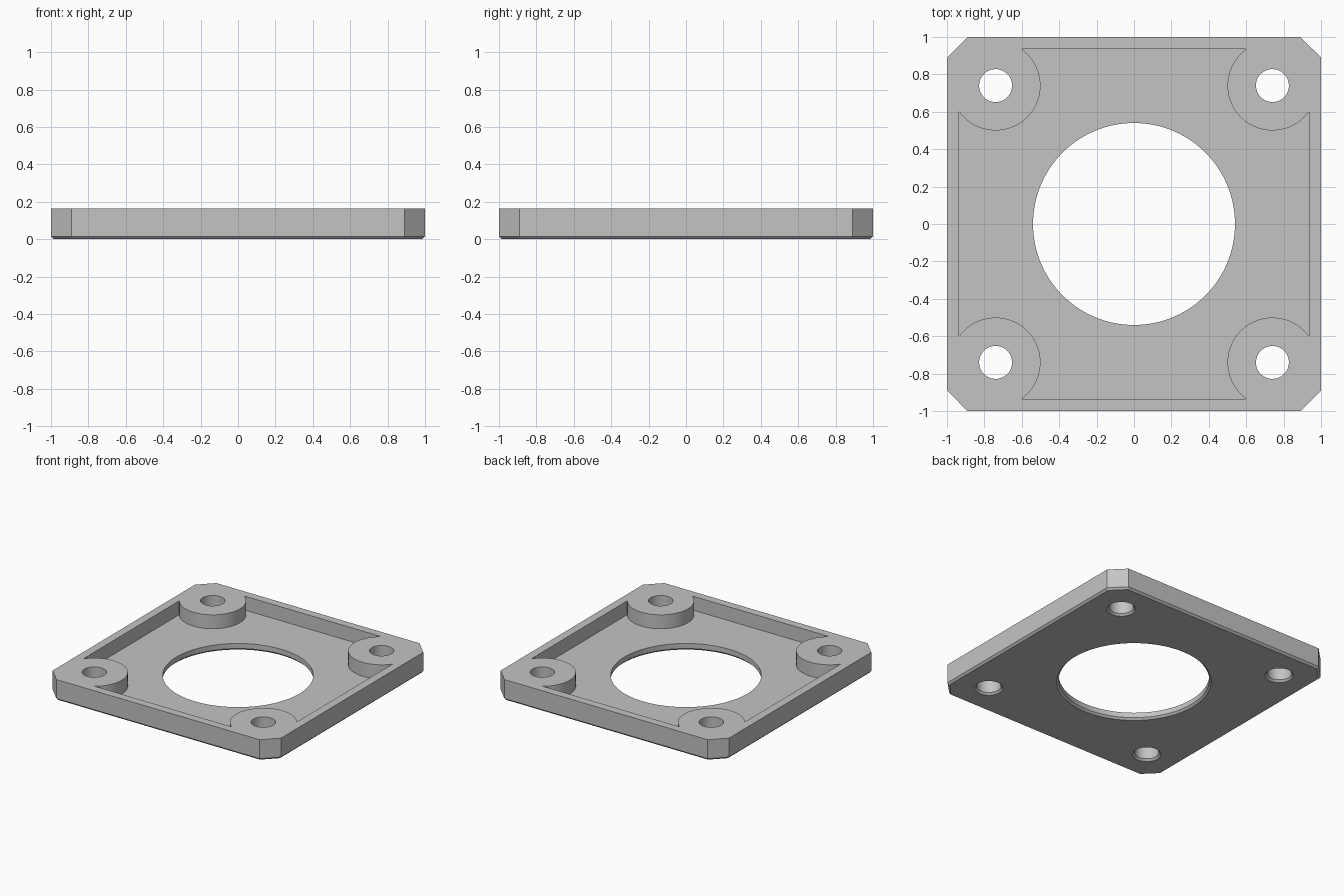
import bpy, bmesh, math
from math import cos, sin, pi

cube = bpy.data.objects.get("Cube")
if cube:
    bpy.data.objects.remove(cube, do_unlink=True)

HEIGHT, FLOOR, BEVEL = 0.165, 0.055, 0.015
CORNER = 0.11                      # corner cut on the outline
BOLT, BOLT_R, BOSS_R = 0.74, 0.088, 0.24
POCKET, BORE_R = 0.935, 0.54

grey = bpy.data.materials.new("plain_grey")
grey.use_nodes = True
colour = (0.55, 0.55, 0.55, 1)
grey.diffuse_color = colour
grey.node_tree.nodes["Principled BSDF"].inputs["Base Color"].default_value = colour


def loft(name, rings):
    """Closed solid through stacked rings of matching points."""
    bm = bmesh.new()
    loops = [[bm.verts.new(p) for p in ring] for ring in rings]
    for a, b in zip(loops, loops[1:]):
        for i in range(len(a)):
            j = (i + 1) % len(a)
            bm.faces.new((a[i], a[j], b[j], b[i]))
    bm.faces.new(loops[0][::-1])
    bm.faces.new(loops[-1])
    bmesh.ops.recalc_face_normals(bm, faces=bm.faces)
    mesh = bpy.data.meshes.new(name)
    bm.to_mesh(mesh)
    bm.free()
    mesh.materials.append(grey)
    obj = bpy.data.objects.new(name, mesh)
    bpy.context.collection.objects.link(obj)
    return obj


def octagon(half, cut, z):
    k = half - cut
    pts = [(half, -k), (half, k), (k, half), (-k, half),
           (-half, k), (-half, -k), (-k, -half), (k, -half)]
    return [(x, y, z) for x, y in pts]


def circle(x, y, r, z, n):
    return [(x + r * cos(2 * pi * i / n), y + r * sin(2 * pi * i / n), z) for i in range(n)]


def flared_hole(name, x, y, r, n):
    """Cutter for a through hole, widened at the underside."""
    rings = [(r + 2 * BEVEL, -BEVEL), (r, BEVEL), (r, HEIGHT + 0.1)]
    return loft(name, [circle(x, y, rad, z, n) for rad, z in rings])


def pocket_outline(z, steps=40):
    """Square whose corners are bitten off by the round bosses."""
    a = math.asin((POCKET - BOLT) / BOSS_R)
    start, end = a - pi / 2, -a - pi
    pts = []
    for q in range(4):
        c, s = cos(q * pi / 2), sin(q * pi / 2)
        for i in range(steps + 1):
            t = start + (end - start) * i / steps
            x, y = BOLT + BOSS_R * cos(t), BOLT + BOSS_R * sin(t)
            pts.append((c * x - s * y, s * x + c * y, z))
    return pts


# Plate with cut corners and a bevelled underside
inner_cut = CORNER - BEVEL * (2 - math.sqrt(2))
plate = loft("flange_plate", [octagon(1 - BEVEL, inner_cut, 0),
                              octagon(1, CORNER, BEVEL),
                              octagon(1, CORNER, HEIGHT)])

# Recess, central bore and four bolt holes
cutters = [loft("pocket_cutter", [pocket_outline(FLOOR), pocket_outline(HEIGHT + 0.1)]),
           flared_hole("bore_cutter", 0, 0, BORE_R, 128)]
for sx in (-1, 1):
    for sy in (-1, 1):
        cutters.append(flared_hole("bolt_cutter", sx * BOLT, sy * BOLT, BOLT_R, 48))

bpy.context.view_layer.objects.active = plate
for cutter in cutters:
    cutter.hide_render = True
    mod = plate.modifiers.new("cut", "BOOLEAN")
    mod.operation = "DIFFERENCE"
    mod.solver = "EXACT"
    mod.object = cutter
    bpy.ops.object.modifier_apply(modifier=mod.name)
    bpy.data.objects.remove(cutter, do_unlink=True)

# Smooth round walls, crisp edges
bpy.ops.object.select_all(action="DESELECT")
plate.select_set(True)
bpy.ops.object.shade_smooth_by_angle(angle=math.radians(20))
